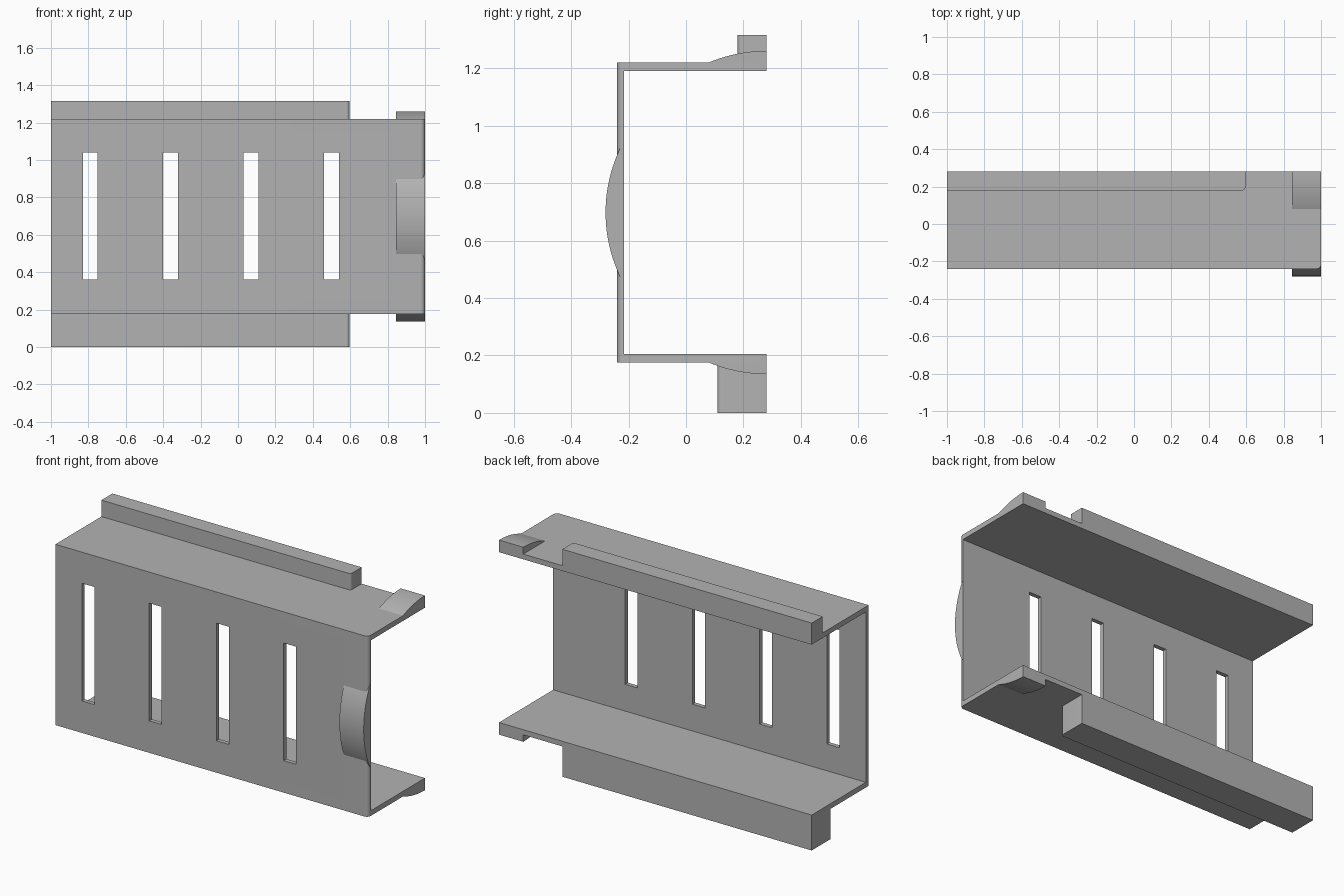
import bpy, bmesh
from math import sin, cos, asin, acos

cube = bpy.data.objects.get("Cube")
if cube:
    bpy.data.objects.remove(cube, do_unlink=True)

grey = bpy.data.materials.new("plain grey")
grey.use_nodes = True
grey.diffuse_color = (0.45, 0.45, 0.45, 1)
grey.node_tree.nodes["Principled BSDF"].inputs["Base Color"].default_value = (0.45, 0.45, 0.45, 1)

FRONT, BACK, INNER = -0.24, 0.28, -0.215
LOW, HIGH = 0.175, 1.22          # outer faces of the flanges
MID = (LOW + HIGH) / 2
SKIN = 0.03
R = 0.52                         # bump radius
RISE = 0.04


def prism(name, outline, x0, x1, fillet=0):
    """Extrude a (y, z) outline along x; optionally round its front upright edge at x1."""
    bm = bmesh.new()
    face = bm.faces.new([bm.verts.new((x0, y, z)) for y, z in outline])
    side = bmesh.ops.extrude_face_region(bm, geom=[face])
    verts = [v for v in side["geom"] if isinstance(v, bmesh.types.BMVert)]
    bmesh.ops.translate(bm, verts=verts, vec=(x1 - x0, 0, 0))
    bmesh.ops.recalc_face_normals(bm, faces=bm.faces)
    if fillet:
        front = min(y for y, z in outline)
        edges = [e for e in bm.edges
                 if all(abs(v.co.x - x1) < 1e-4 and abs(v.co.y - front) < 1e-4 for v in e.verts)]
        bmesh.ops.bevel(bm, geom=edges, offset=fillet, segments=6, profile=0.5, affect='EDGES')
    mesh = bpy.data.meshes.new(name)
    bm.to_mesh(mesh)
    bm.free()
    mesh.materials.append(grey)
    obj = bpy.data.objects.new(name, mesh)
    bpy.context.collection.objects.link(obj)
    return obj


def box(name, x0, x1, y0, y1, z0, z1, fillet=0):
    return prism(name, [(y0, z0), (y1, z0), (y1, z1), (y0, z1)], x0, x1, fillet)


def smooth(obj):
    bpy.ops.object.select_all(action='DESELECT')
    obj.select_set(True)
    bpy.context.view_layer.objects.active = obj
    bpy.ops.object.shade_smooth_by_angle(angle=0.5)


# C-shaped channel, open at the back
channel = prism("channel", [(FRONT, LOW), (BACK, LOW), (BACK, LOW + SKIN), (INNER, LOW + SKIN),
                            (INNER, HIGH - SKIN), (BACK, HIGH - SKIN), (BACK, HIGH), (FRONT, HIGH)],
                -1, 1, 0.024)

# Four upright slots through the front wall
for i in range(4):
    x = -0.79 + i * 0.43
    cutter = box("slot_cutter", x - 0.04, x + 0.04, -0.4, -0.1, 0.36, 1.04)
    cutter.hide_render = True
    cut = channel.modifiers.new("slot", 'BOOLEAN')
    cut.operation = 'DIFFERENCE'
    cut.solver = 'EXACT'
    cut.object = cutter
    bpy.context.view_layer.objects.active = channel
    bpy.ops.object.modifier_apply(modifier=cut.name)
    bpy.data.objects.remove(cutter, do_unlink=True)

# Rails along the back edges of the flanges
upper_rail = box("upper_rail", -1, 0.595, 0.18, BACK, HIGH, 1.315, 0.015)
lower_rail = box("lower_rail", -1, 0.595, 0.11, BACK, 0, LOW, 0.015)

# Curved front bump
depth = -0.217 - (FRONT - RISE)
half = acos(1 - depth / R)
arc = [half * (i / 16 - 1) for i in range(33)]
front_bump = prism("front_bump", [(FRONT - RISE + R * (1 - cos(a)), MID + R * sin(a)) for a in arc],
                   0.845, 1)

# Curved bumps on the flanges, highest at the back edge
span = asin(0.2 / R)
bumps = []
for name, z, up in (("upper_bump", HIGH, 1), ("lower_bump", LOW, -1)):
    curve = [(BACK - R * sin(span * i / 16), z + up * (RISE - R * (1 - cos(span * i / 16))))
             for i in range(17)]
    inside = z - up * 0.01
    bumps.append(prism(name, curve + [(BACK - 0.2, inside), (BACK, inside)], 0.845, 1))

for obj in [channel, upper_rail, lower_rail, front_bump] + bumps:
    smooth(obj)
